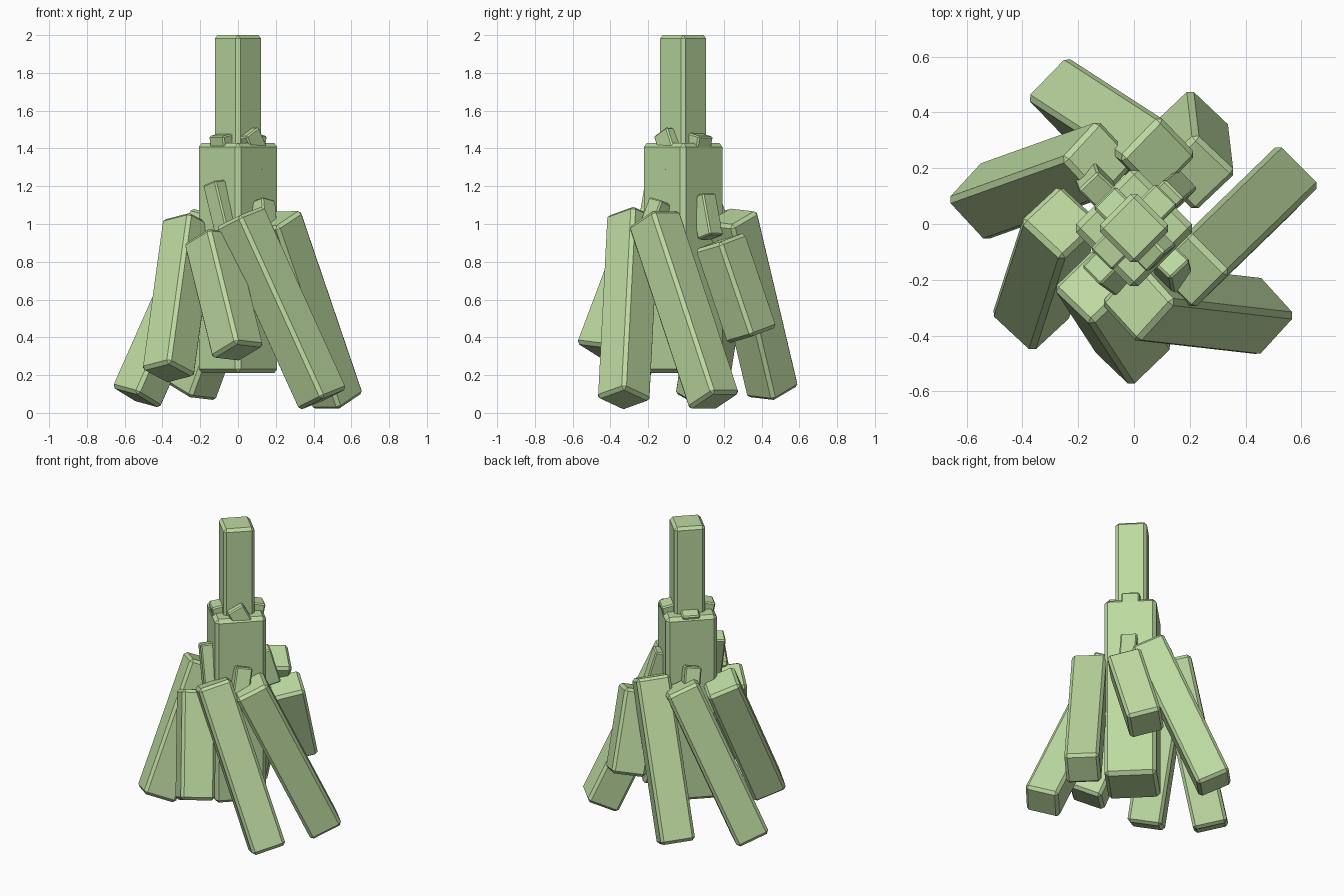
import bpy
from math import radians
from mathutils import Vector, Quaternion

cube = bpy.data.objects.get("Cube")
if cube:
    bpy.data.objects.remove(cube, do_unlink=True)

# Single pale green material
green = bpy.data.materials.new("pale_green")
green.use_nodes = True
colour = (0.51, 0.70, 0.355, 1)
green.diffuse_color = colour
green.node_tree.nodes["Principled BSDF"].inputs["Base Color"].default_value = colour


def beam(name, top, bottom, width, bevel=0.018, roll=45):
    """Bevelled square bar between the centres of its two end caps."""
    top, bottom = Vector(top), Vector(bottom)
    axis = top - bottom
    bpy.ops.mesh.primitive_cube_add(size=1, location=(top + bottom) / 2)
    obj = bpy.context.object
    obj.name = name
    obj.scale = (width, width, axis.length)
    bpy.ops.object.transform_apply(location=False, rotation=False, scale=True)
    tilt = Vector((0, 0, 1)).rotation_difference(axis)
    obj.rotation_mode = 'QUATERNION'
    obj.rotation_quaternion = tilt @ Quaternion((0, 0, 1), radians(roll))
    chamfer = obj.modifiers.new("chamfer", 'BEVEL')
    chamfer.width = bevel
    chamfer.segments = 1
    obj.data.materials.append(green)
    return obj


# Upright trunk and spire
beam("trunk", (0, -0.015, 1.43), (0, -0.015, 0.21), 0.315, 0.022)
beam("spire", (0, -0.015, 2.0), (0, -0.015, 1.3), 0.19)

# Leaning branches around the trunk
branches = {
    "branch_right_long": ((0.20, -0.17, 1.03), (0.53, 0.15, 0.06)),
    "branch_front_long": ((0.01, -0.28, 1.04), (0.45, -0.33, 0.07)),
    "branch_back_long": ((0.09, 0.24, 1.04), (-0.25, 0.46, 0.11)),
    "branch_left_long": ((-0.12, 0.23, 1.03), (-0.54, 0.08, 0.08)),
    "branch_left_mid": ((-0.26, 0.01, 1.01), (-0.37, -0.33, 0.21)),
    "branch_front_short": ((-0.15, -0.22, 0.93), (0, -0.45, 0.32)),
    "branch_back_short": ((0.22, 0.18, 0.91), (0.20, 0.35, 0.41)),
}
for name, (top, bottom) in branches.items():
    beam(name, top, bottom, 0.21)

# Small twigs wedged between trunk and branches
twigs = {
    "twig_front_left": ((-0.12, -0.15, 1.22), (-0.05, -0.20, 0.93)),
    "twig_back_right": ((0.11, 0.09, 1.15), (0.16, 0.13, 0.93)),
    "twig_front_right": ((0.13, -0.13, 1.12), (0.15, -0.22, 0.88)),
    "twig_back_left": ((-0.13, 0.12, 1.12), (-0.16, 0.20, 0.88)),
}
for name, (top, bottom) in twigs.items():
    beam(name, top, bottom, 0.10, 0.008)

# Small twigs around the foot of the spire
collar = {
    "collar_front_left": ((-0.08, -0.09, 1.475), (-0.05, -0.06, 1.25)),
    "collar_front_right": ((0.04, -0.10, 1.485), (0.12, -0.04, 1.30)),
    "collar_back_right": ((0.08, 0.07, 1.475), (0.05, 0.03, 1.25)),
    "collar_back_left": ((-0.07, 0.06, 1.45), (-0.03, 0.02, 1.25)),
}
for name, (top, bottom) in collar.items():
    beam(name, top, bottom, 0.11, 0.008)
